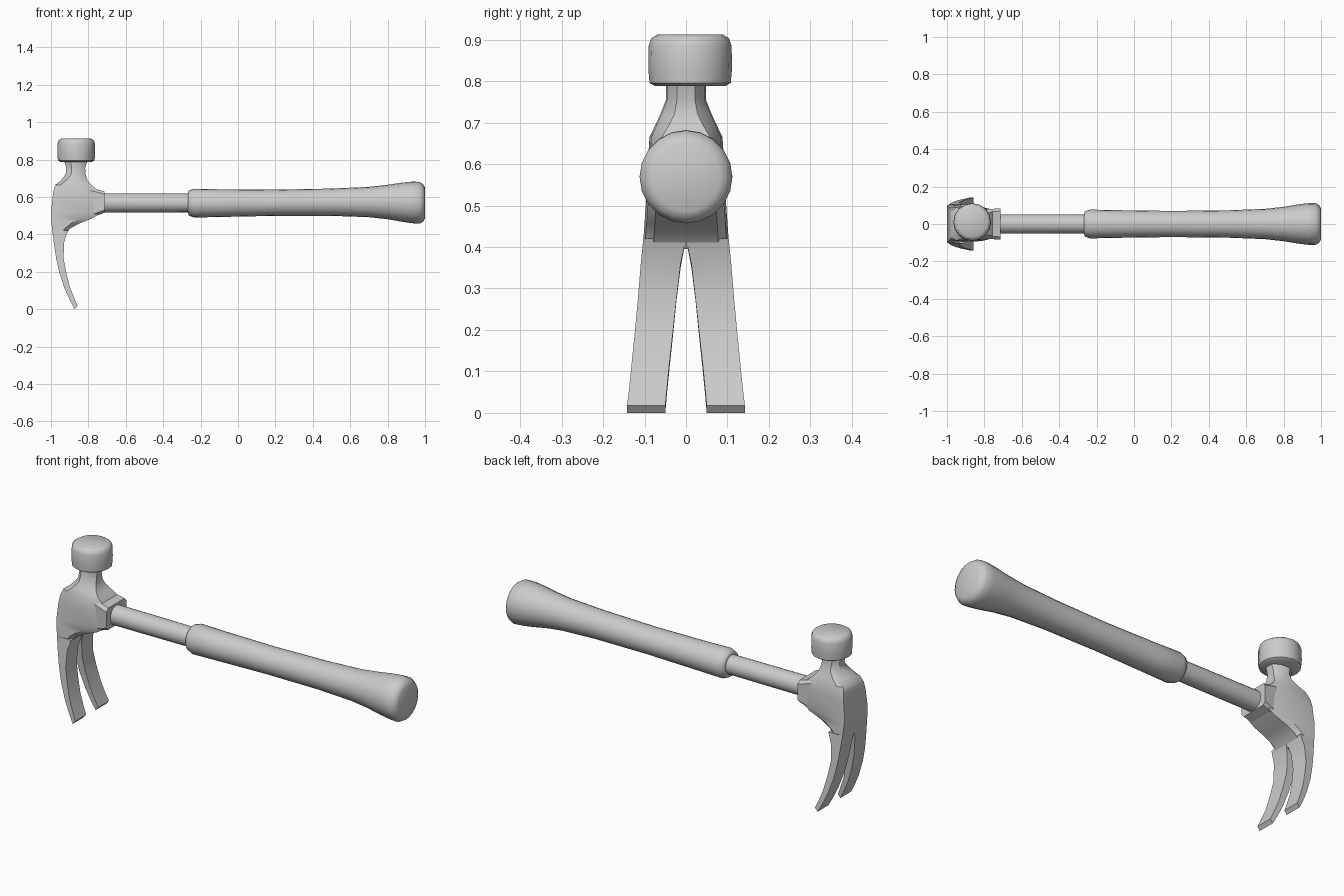
import bpy, bmesh
from math import cos, sin, pi, radians

if "Cube" in bpy.data.objects:
    bpy.data.objects.remove(bpy.data.objects["Cube"], do_unlink=True)

GREY = (0.6, 0.6, 0.6, 1)
grey = bpy.data.materials.new("plain grey")
grey.use_nodes = True
grey.diffuse_color = GREY
grey.node_tree.nodes["Principled BSDF"].inputs["Base Color"].default_value = GREY


def loft(name, rings, angle=35):
    """Skin a list of equal-length point rings and cap both ends."""
    bm = bmesh.new()
    loops = [[bm.verts.new(p) for p in ring] for ring in rings]
    n = len(loops[0])
    for a, b in zip(loops, loops[1:]):
        for i in range(n):
            j = (i + 1) % n
            bm.faces.new((a[i], a[j], b[j], b[i]))
    bm.faces.new(loops[0])
    bm.faces.new(loops[-1])
    bmesh.ops.recalc_face_normals(bm, faces=bm.faces)
    mesh = bpy.data.meshes.new(name)
    bm.to_mesh(mesh)
    bm.free()
    mesh.materials.append(grey)
    obj = bpy.data.objects.new(name, mesh)
    bpy.context.collection.objects.link(obj)
    bpy.ops.object.select_all(action="DESELECT")
    obj.select_set(True)
    bpy.context.view_layer.objects.active = obj
    bpy.ops.object.shade_smooth_by_angle(angle=radians(angle))
    return obj


def ring_x(x, r, z, n=20):
    return [(x, r * cos(2 * pi * i / n), z + r * sin(2 * pi * i / n)) for i in range(n)]


def ring_z(z, r, x, y, n=16):
    return [(x + r * cos(2 * pi * i / n), y + r * sin(2 * pi * i / n), z) for i in range(n)]


# Shaft
loft("shaft", [ring_x(x, r, 0.568) for x, r in ((-0.8, 0.052), (-0.24, 0.05))])

# Grip with a flared butt
GRIP = [(-0.268, 0.055, 0.57), (-0.263, 0.067, 0.568), (-0.235, 0.077, 0.567), (-0.1, 0.074, 0.567),
        (0.2, 0.07, 0.569), (0.5, 0.073, 0.572), (0.7, 0.081, 0.573), (0.8, 0.092, 0.573),
        (0.88, 0.105, 0.572), (0.93, 0.111, 0.571), (0.97, 0.112, 0.569),
        (0.99, 0.1, 0.568), (1.0, 0.082, 0.568)]
loft("grip", [ring_x(*s) for s in GRIP], 50)

# Striking poll
POLL = [(0.788, 0.085), (0.796, 0.098), (0.83, 0.101), (0.885, 0.1), (0.903, 0.094), (0.912, 0.08)]
loft("striking_poll", [ring_z(z, r, -0.865, 0.01) for z, r in POLL], 50)


# Head body: eight-sided sections, round at the neck and boxy at the cheeks
def head_ring(z, x0, x1, w, t):
    d = x1 - x0
    half = [(x0, w * (1 - 0.55 * t)), (x0 + d * (0.08 + 0.2 * t), w),
            (x0 + d * 0.7, w * 0.95), (x1, w * (0.75 - 0.3 * t))]
    return [(x, y, z) for x, y in half] + [(x, -y, z) for x, y in reversed(half)]


HEAD = [(0.395, -0.99, -0.924, 0.105, 0), (0.43, -0.994, -0.9, 0.102, 0),
        (0.46, -0.997, -0.845, 0.1, 0), (0.485, -0.999, -0.78, 0.098, 0),
        (0.515, -1, -0.735, 0.096, 0), (0.6, -0.991, -0.735, 0.092, 0),
        (0.635, -0.986, -0.748, 0.09, 0.1), (0.665, -0.976, -0.785, 0.088, 0.3),
        (0.69, -0.945, -0.805, 0.076, 0.6), (0.72, -0.922, -0.815, 0.062, 1),
        (0.755, -0.918, -0.817, 0.048, 1), (0.795, -0.93, -0.805, 0.048, 1)]
loft("head_body", [head_ring(*s) for s in HEAD])


# Collar where the shaft enters the head
def collar_ring(x, w, low, high):
    c = 0.015
    half = [(w - c, low), (w, low + c), (w, high - c), (w - c, high)]
    return [(x, y, z) for y, z in half] + [(x, -y, z) for y, z in reversed(half)]


loft("shaft_collar", [collar_ring(-0.84, 0.075, 0.475, 0.66), collar_ring(-0.77, 0.08, 0.495, 0.645),
                      collar_ring(-0.715, 0.084, 0.515, 0.63)])

# Curved claw prongs: outer x, z; inner x, z; near and far distance from the middle
CLAW = [(-0.992, 0.42, -0.91, 0.42, 0.0, 0.103), (-0.984, 0.35, -0.929, 0.36, 0.013, 0.109),
        (-0.972, 0.27, -0.933, 0.275, 0.023, 0.116), (-0.954, 0.19, -0.919, 0.2, 0.031, 0.123),
        (-0.925, 0.105, -0.899, 0.12, 0.04, 0.131), (-0.897, 0.045, -0.876, 0.06, 0.046, 0.137),
        (-0.873, 0.0, -0.858, 0.018, 0.05, 0.142)]
for side, label in ((1, "back"), (-1, "front")):
    loft(label + "_claw", [[(xo, side * a, zo), (xo, side * b, zo), (xi, side * b, zi), (xi, side * a, zi)]
                           for xo, zo, xi, zi, a, b in CLAW])
